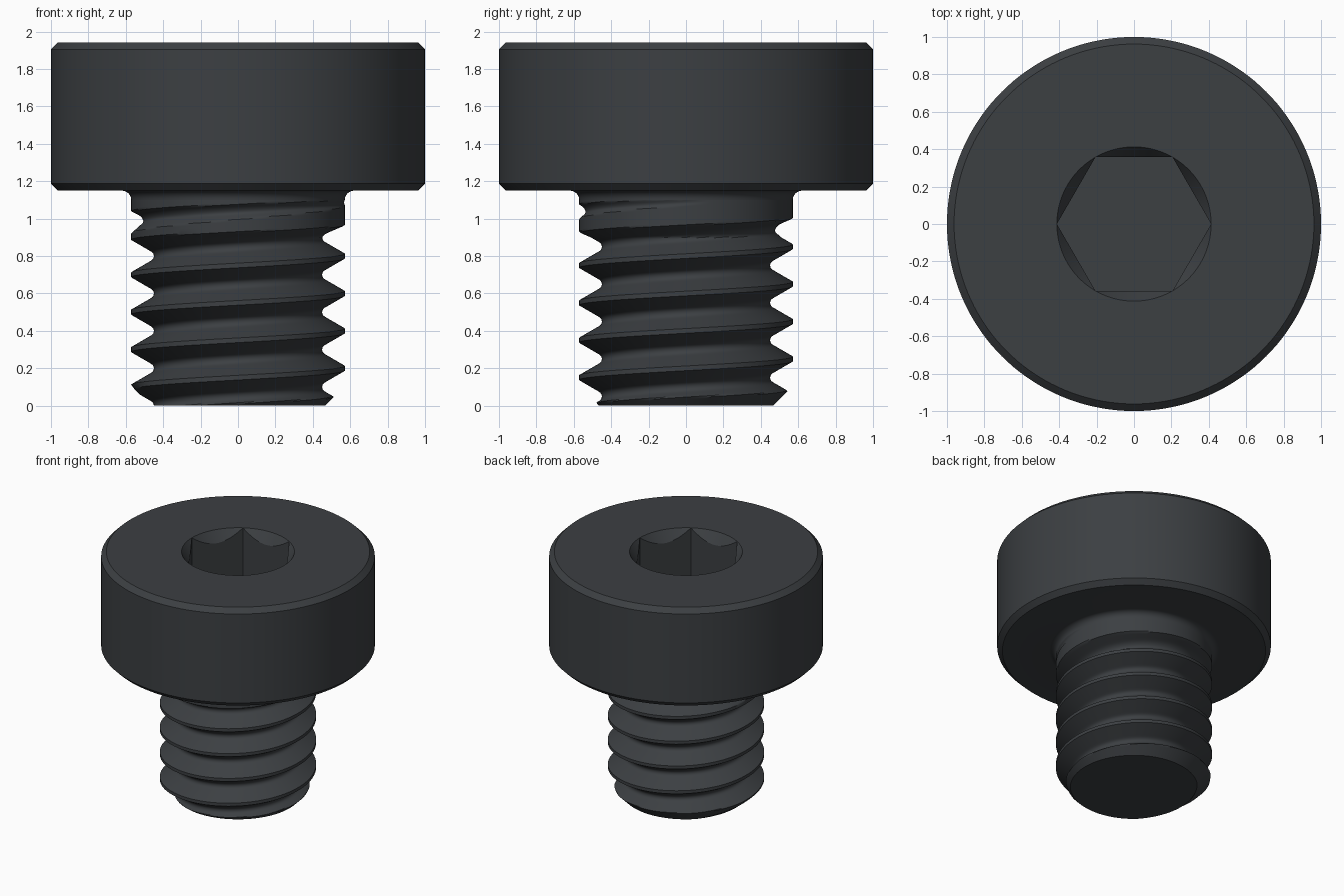
import bpy, bmesh, math

if "Cube" in bpy.data.objects:
    bpy.data.objects.remove(bpy.data.objects["Cube"])

PITCH, R_MAJOR, R_MINOR = 0.2, 0.571, 0.45
Z_NECK, Z_SEAT, Z_TOP = 1.1, 1.15, 1.943
R_HEX = 0.4124

steel = bpy.data.materials.new("black_oxide")
steel.diffuse_color = (0.045, 0.05, 0.055, 1)
steel.use_nodes = True
steel.node_tree.nodes["Principled BSDF"].inputs["Base Color"].default_value = steel.diffuse_color


def skin(name, rows, cap_first=False, cap_last=False):
    """Skin a list of point rows (each row runs once around the axis)."""
    bm = bmesh.new()
    vs = [[bm.verts.new(p) for p in row] for row in rows]
    for a, b in zip(vs, vs[1:]):
        for i in range(len(a) - 1):
            bm.faces.new((a[i], a[i + 1], b[i + 1], b[i]))
    if cap_first:
        bm.faces.new(vs[0][:-1][::-1])
    if cap_last:
        bm.faces.new(vs[-1][:-1])
    bmesh.ops.remove_doubles(bm, verts=bm.verts, dist=1e-5)
    mesh = bpy.data.meshes.new(name)
    bm.to_mesh(mesh)
    bm.free()
    mesh.materials.append(steel)
    ob = bpy.data.objects.new(name, mesh)
    bpy.context.collection.objects.link(ob)
    bpy.ops.object.select_all(action='DESELECT')
    ob.select_set(True)
    bpy.context.view_layer.objects.active = ob
    bpy.ops.object.shade_smooth_by_angle(angle=math.radians(30))
    return ob


def polar(r, t, z):
    return (r * math.cos(t), r * math.sin(t), z)


# Threaded shank: helical rows with rounded root, tip chamfer and run-out
def thread_radius(t, z):
    d = (z / PITCH - t / math.tau) % 1.0
    d = min(d, 1 - d) * PITCH              # axial distance from crest
    g = PITCH / 2 - d                      # axial distance from groove centre
    rho = 0.0302
    if g < rho * math.sin(math.pi / 3):
        r = R_MINOR + rho - math.sqrt(rho * rho - g * g)
    else:
        r = R_MAJOR - (d - PITCH / 16) * math.sqrt(3)
    r += max(0, z - 0.9) * 0.61
    return min(r, R_MAJOR, 0.465 + z)


half = PITCH / 16
steps = [-half, half]
steps += [half + (PITCH - 2 * half) * k / 26 for k in range(1, 26)]
N = 144
rows = []
for turn in range(-2, 7):
    for s in steps:
        row = []
        for i in range(N + 1):
            t = math.tau * i / N
            z = min(max(s + turn * PITCH + PITCH * i / N, 0), Z_NECK)
            row.append(polar(thread_radius(t, z), t, z))
        rows.append(row)
skin("threaded_shank", rows, cap_first=True)


# Head: neck fillet, chamfered cylinder and countersunk hex socket
def hex_radius(t):
    a = (t % (math.pi / 3)) - math.pi / 6
    return R_HEX * math.cos(math.pi / 6) / math.cos(a)


fillet = Z_SEAT - Z_NECK
profile = [(R_MAJOR + fillet * (1 - math.cos(a)), Z_NECK + fillet * math.sin(a))
           for a in (math.pi / 2 * k / 8 for k in range(9))]
profile += [(0.962, Z_SEAT), (1, Z_SEAT + 0.038), (1, Z_TOP - 0.038),
            (0.962, Z_TOP), (R_HEX, Z_TOP)]
angles = [math.tau * i / N for i in range(N + 1)]
rows = [[polar(r, t, z) for t in angles] for r, z in profile]
rows.append([polar(hex_radius(t), t, Z_TOP - 1.5 * (R_HEX - hex_radius(t)))
             for t in angles])
rows.append([polar(hex_radius(t), t, Z_TOP - 0.65) for t in angles])
skin("socket_head", rows, cap_last=True)
